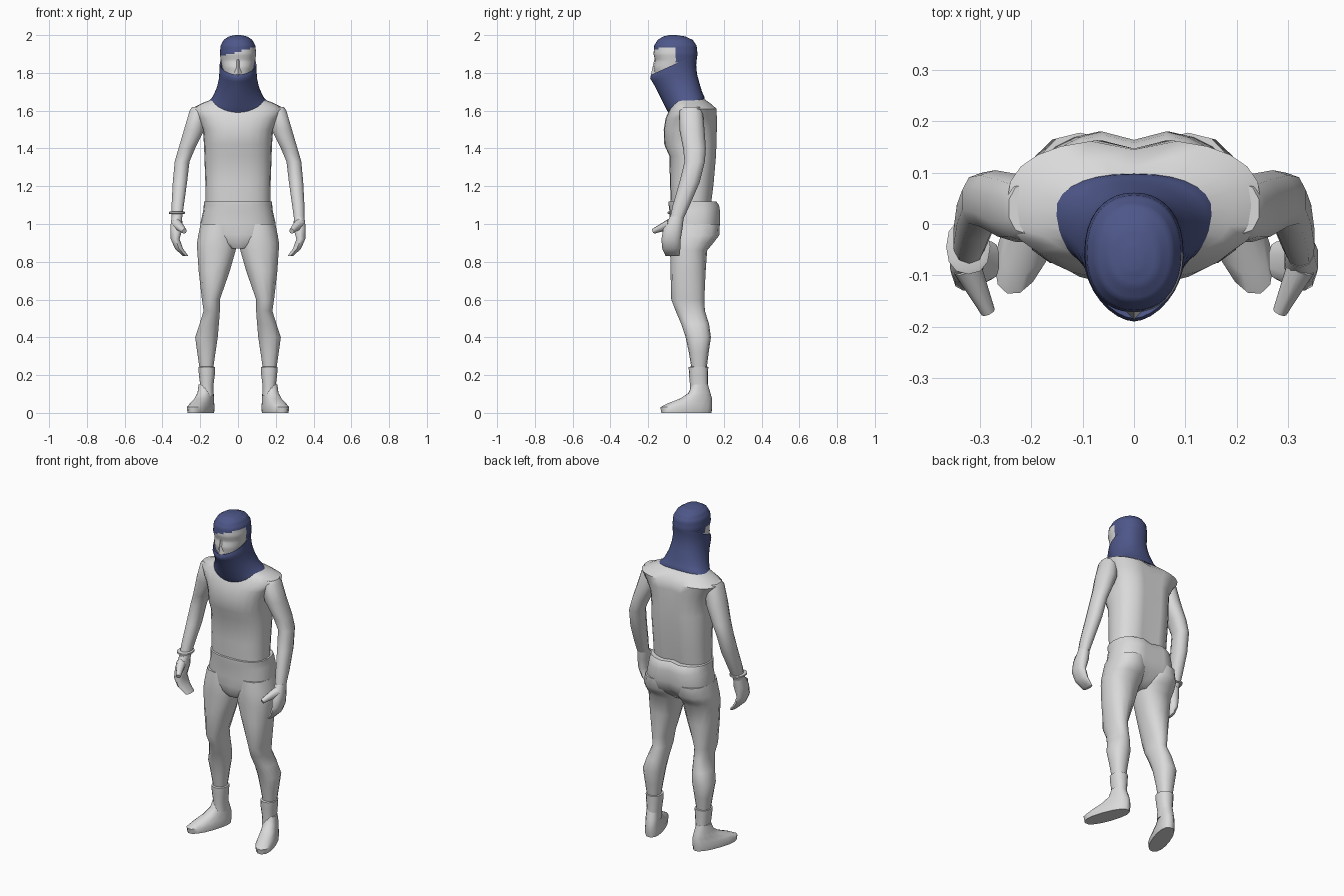
import bpy, bmesh, math
from mathutils import Matrix, Vector

if "Cube" in bpy.data.objects:
    bpy.data.objects.remove(bpy.data.objects["Cube"])


def material(name, rgb):
    m = bpy.data.materials.new(name)
    m.diffuse_color = (*rgb, 1)
    m.use_nodes = True
    m.node_tree.nodes["Principled BSDF"].inputs["Base Color"].default_value = m.diffuse_color
    return m


GREY = material("pale_grey", (0.7, 0.7, 0.7))
BLUE = material("navy_cloth", (0.075, 0.095, 0.25))


def finish(name, bm, mats, angle=50):
    bmesh.ops.recalc_face_normals(bm, faces=bm.faces)
    me = bpy.data.meshes.new(name)
    bm.to_mesh(me)
    bm.free()
    for m in mats:
        me.materials.append(m)
    ob = bpy.data.objects.new(name, me)
    bpy.context.collection.objects.link(ob)
    bpy.ops.object.select_all(action='DESELECT')
    ob.select_set(True)
    bpy.context.view_layer.objects.active = ob
    bpy.ops.object.shade_smooth_by_angle(angle=math.radians(angle))
    return ob


def loft(name, rings, sides=14, e=2.3, ef=None, steps=1, mats=(GREY,), move=None,
         tilt=None, caps=True, rule=None, angle=50):
    """Stack of rounded rings (z, x0, x1, y0, y1); ef is the front exponent."""
    rows = []
    for a, b in zip(rings, rings[1:]):
        rows += [[p + (q - p) * s / steps for p, q in zip(a, b)] for s in range(steps)]
    rows.append(list(rings[-1]))
    bm = bmesh.new()
    loops = []
    for r in rows:
        z, x0, x1, y0, y1 = r[:5]
        loop = []
        for i in range(sides):
            t = 2 * math.pi * (i + 0.5 * (sides % 4 != 0)) / sides
            c, s = math.cos(t), math.sin(t)
            k = 2 / (ef if ef and s < 0 else e)
            u, v = math.copysign(abs(c) ** k, c), math.copysign(abs(s) ** k, s)
            p = Vector(((x0 + x1) / 2 + u * (x1 - x0) / 2, (y0 + y1) / 2 + v * (y1 - y0) / 2, z))
            if tilt:
                p.z += r[5] * (v + 1) / 2
            if move:
                p = move(p)
            loop.append(bm.verts.new(p))
        loops.append(loop)
    for a, b in zip(loops, loops[1:]):
        for i in range(sides):
            j = (i + 1) % sides
            bm.faces.new((a[i], a[j], b[j], b[i]))
    if caps:
        bm.faces.new(loops[0])
        bm.faces.new(loops[-1])
    if rule:
        for f in bm.faces:
            f.material_index = rule(f.calc_center_median())
    return finish(name, bm, mats, angle)


def sym(rings):
    """Rings centred on x = 0, given as (z, half width, y0, y1, ...)."""
    return [(r[0], -r[1], r[1], *r[2:]) for r in rings]


def groove(p):
    """Spine and seat crease down the back."""
    if p.y > 0.1 and abs(p.x) < 0.02:
        p.y -= 0.02
    return p


# Torso, widening into the shoulders and closing at the neck
loft("torso", sym([
    (1.10, .172, -.08, .135), (1.22, .173, -.085, .15), (1.36, .178, -.088, .162),
    (1.42, .18, -.115, .165), (1.50, .186, -.118, .167), (1.56, .215, -.108, .167),
    (1.61, .248, -.085, .165), (1.64, .19, -.07, .13), (1.67, .11, -.06, .085),
    (1.72, .07, -.08, .05)]), sides=24, e=2.5, move=groove)

# Trousers: hips with a waistband
loft("hips", sym([
    (.87, .06, -.06, .08), (.90, .12, -.078, .12), (.945, .19, -.084, .172), (1.0, .2, -.085, .184),
    (1.07, .184, -.088, .184), (1.10, .181, -.092, .178), (1.118, .18, -.092, .165),
    (1.12, .168, -.075, .13)]), sides=24, e=2.5, move=groove)

LEG = [(1.0, .01, .2, -.08, .178), (.94, .003, .213, -.085, .176), (.90, .003, .219, -.085, .145),
       (.86, .01, .218, -.084, .112), (.75, .042, .21, -.082, .104), (.60, .095, .192, -.078, .097),
       (.54, .095, .183, -.055, .1), (.47, .1, .205, -.025, .122), (.40, .106, .228, -.002, .132),
       (.32, .118, .217, .015, .12), (.24, .13, .205, .028, .11)]
SOCK = [(.09, .128, .202, .02, .12), (.14, .13, .2, .022, .117), (.20, .122, .208, .016, .117),
        (.243, .12, .211, .014, .118), (.245, .13, .2, .025, .11)]
FOOT = [(0, -.05, .05, -.235, .048), (.03, -.053, .053, -.24, .052), (.05, -.047, .047, -.2, .052),
        (.075, -.043, .043, -.13, .05), (.105, -.039, .039, -.08, .04), (.15, -.035, .035, -.06, .025)]
ARM = [(1.62, .17, .245, -.02, .08), (1.60, .165, .258, -.035, .088), (1.50, .175, .288, -.035, .098),
       (1.40, .225, .317, -.015, .105), (1.33, .255, .337, -.008, .1), (1.22, .268, .347, -.035, .072),
       (1.10, .285, .353, -.07, .02), (1.03, .295, .352, -.085, -.012)]
HAND = [(1.04, .295, .352, -.084, -.012), (.98, .292, .36, -.12, -.018), (.92, .308, .357, -.13, -.028),
        (.87, .29, .335, -.126, -.03), (.83, .262, .293, -.108, -.034)]
foot_turn = (Matrix.Translation((.165, .09, 0)) @ Matrix.Rotation(math.radians(20), 4, 'Z'))

# Limbs, built once per side
for side, s in (("left", 1), ("right", -1)):
    def flip(p, s=s):
        return Vector((p.x * s, p.y, p.z))

    def place_foot(p, s=s):
        q = foot_turn @ p
        return Vector((q.x * s, q.y, q.z))

    loft(side + "_leg", LEG, move=flip)
    loft(side + "_sock", SOCK, move=flip)
    loft(side + "_foot", FOOT, sides=16, move=place_foot)
    loft(side + "_arm", ARM, sides=10, move=flip)
    loft(side + "_hand", HAND, sides=10, move=flip)

    # Thumb pointing forward
    a, b = Vector((.325 * s, -.085, 1.0)), Vector((.284 * s, -.172, .962))
    bm = bmesh.new()
    bmesh.ops.create_cone(bm, cap_ends=True, segments=8, radius1=.028, radius2=.014, depth=(b - a).length)
    bmesh.ops.transform(bm, verts=bm.verts, matrix=Matrix.Translation((a + b) / 2)
                        @ (b - a).to_track_quat('Z', 'Y').to_matrix().to_4x4())
    finish(side + "_thumb", bm, [GREY])

# Bracelet on one wrist
loft("bracelet", [(1.052, -.358, -.288, -.09, .002), (1.055, -.366, -.28, -.098, .01),
                  (1.064, -.366, -.28, -.098, .01), (1.067, -.358, -.288, -.09, .002)], sides=12)


# Head: cloth cap with an open face
def cap_rule(c):
    return 0 if c.y < -.045 and c.z < 1.912 + .25 * c.x else 1


loft("head", sym([
    (1.68, .055, -.12, .03), (1.78, .075, -.163, .035), (1.83, .085, -.17, .045),
    (1.865, .091, -.163, .056), (1.90, .096, -.172, .061), (1.945, .092, -.168, .056),
    (1.975, .075, -.15, .035), (1.993, .048, -.12, -.005), (2.0, .015, -.09, -.05)]),
    sides=36, e=2.2, steps=4, mats=(GREY, BLUE), rule=cap_rule)

# Nose
bm = bmesh.new()
bmesh.ops.create_cone(bm, cap_ends=True, segments=4, radius1=.026, radius2=.006, depth=.09)
bmesh.ops.transform(bm, verts=bm.verts, matrix=Matrix.Translation((0, -.162, 1.825)))
finish("nose", bm, [GREY])

# Scarf mask: flares over the shoulders, peaks at the nose, higher at the back
loft("scarf", sym([
    (1.60, .1, -.07, .06, .06), (1.588, .168, -.092, .098, .075), (1.60, .162, -.1, .097, .073),
    (1.635, .135, -.118, .085, .065), (1.69, .112, -.145, .07, .06), (1.735, .102, -.168, .058, .06),
    (1.772, .098, -.19, .054, .07), (1.79, .097, -.184, .06, .11), (1.785, .088, -.165, .05, .11)]),
    sides=32, e=2.3, ef=1.75, steps=2, mats=(BLUE,), tilt=True, caps=False)
